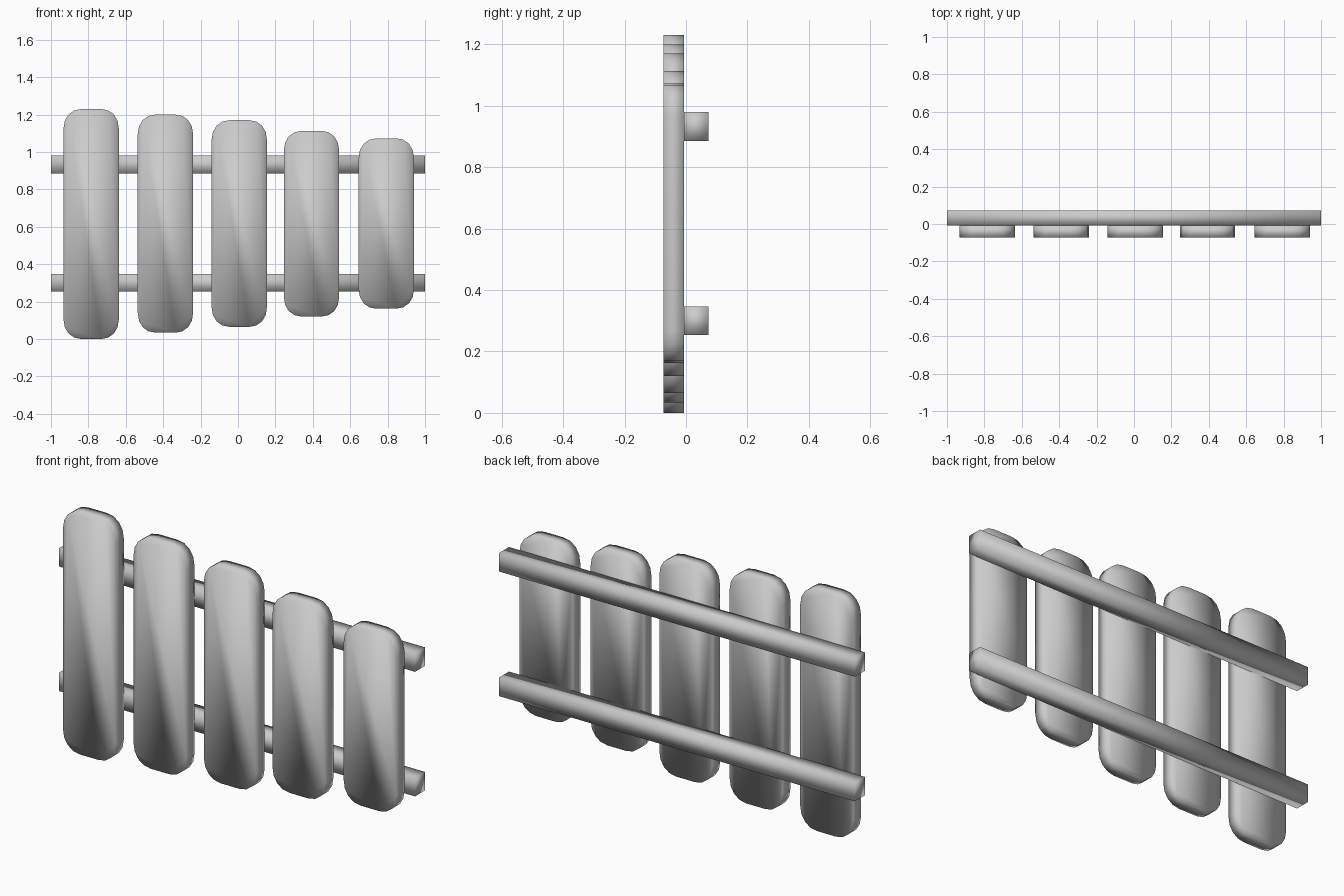
import bpy, bmesh, math

if "Cube" in bpy.data.objects:
    bpy.data.objects.remove(bpy.data.objects["Cube"])

def prism(name, outline, y0, y1):
    """Extrude an x-z outline along y and shade it smooth."""
    bm = bmesh.new()
    face = bm.faces.new([bm.verts.new((x, y0, z)) for x, z in outline])
    ext = bmesh.ops.extrude_face_region(bm, geom=[face], use_keep_orig=True)
    for v in ext["geom"]:
        if isinstance(v, bmesh.types.BMVert):
            v.co.y = y1
    bmesh.ops.recalc_face_normals(bm, faces=bm.faces)
    for f in bm.faces:
        f.smooth = True
    me = bpy.data.meshes.new(name)
    bm.to_mesh(me)
    bm.free()
    ob = bpy.data.objects.new(name, me)
    bpy.context.collection.objects.link(ob)
    return ob

def rounded_outline(cx, w, z0, z1, rx=0.095, rz=0.105, steps=4):
    """Rectangle with coarse, slightly squared-off round corners."""
    pts = []
    corners = ((1, 1, 0), (-1, 1, 90), (-1, -1, 180), (1, -1, 270))
    for sx, sz, start in corners:
        ox = cx + sx * (w / 2 - rx)
        oz = (z1 - rz) if sz > 0 else (z0 + rz)
        for i in range(steps + 1):
            a = math.radians(start + 90 * i / steps)
            c, s = math.cos(a), math.sin(a)
            pts.append((ox + rx * math.copysign(abs(c) ** 0.95, c),
                        oz + rz * math.copysign(abs(s) ** 0.95, s)))
    return pts

# Upright slats, getting shorter to the right
slats = [(-0.785, 0.0, 1.23), (-0.388, 0.034, 1.2), (0.007, 0.065, 1.17),
         (0.393, 0.12, 1.113), (0.793, 0.162, 1.073)]
for n, (cx, z0, z1) in enumerate(slats, 1):
    prism(f"slat_{n}", rounded_outline(cx, 0.296, z0, z1), -0.073, -0.007)

# Horizontal rails behind the slats
for name, z0, z1 in (("lower_rail", 0.253, 0.347), ("upper_rail", 0.886, 0.98)):
    prism(name, [(-1, z0), (1, z0), (1, z1), (-1, z1)], -0.007, 0.073)
